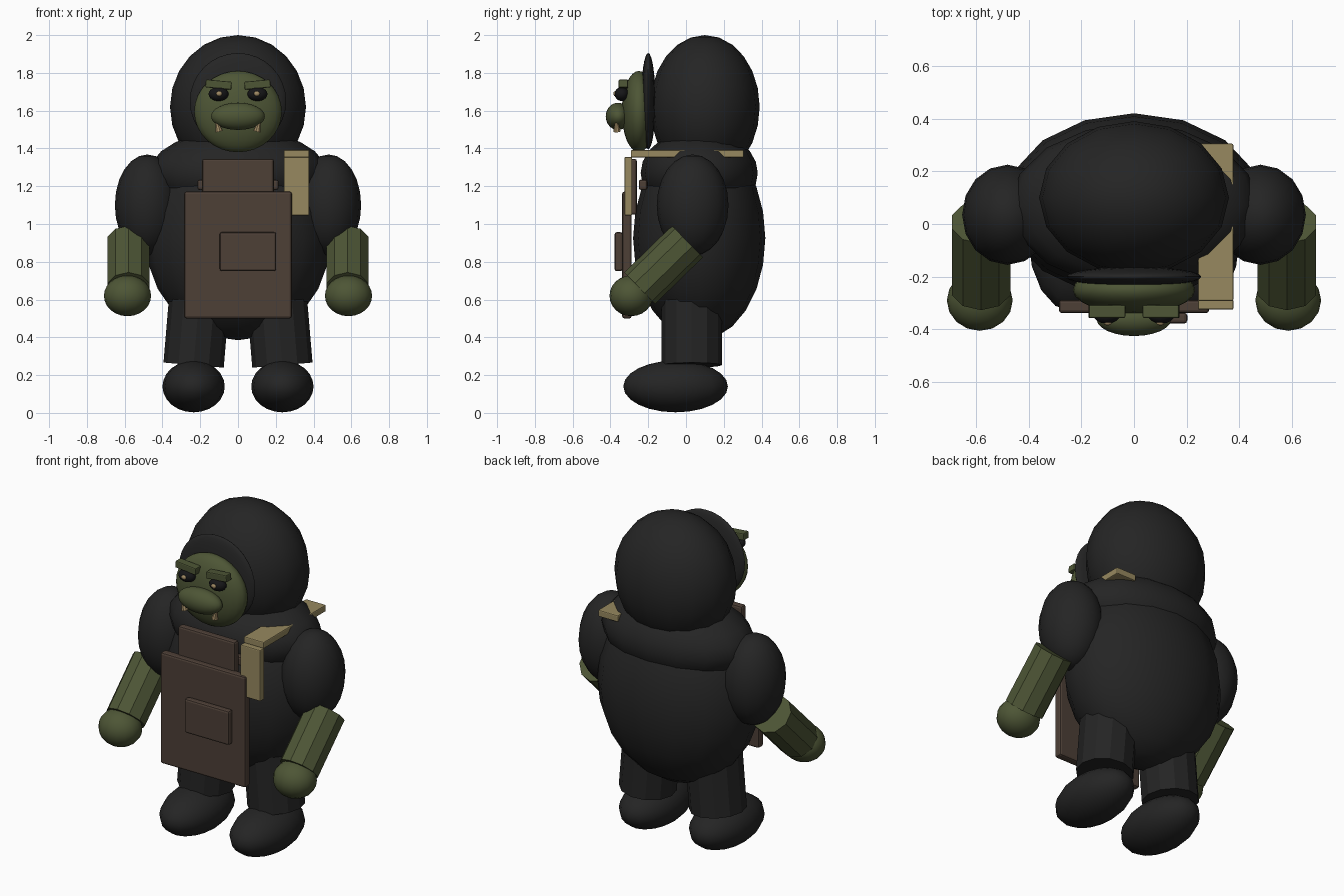
import bpy, math
from mathutils import Vector

if "Cube" in bpy.data.objects:
    bpy.data.objects.remove(bpy.data.objects["Cube"])


def material(name, rgb):
    m = bpy.data.materials.new(name)
    m.diffuse_color = (*rgb, 1)
    m.use_nodes = True
    m.node_tree.nodes["Principled BSDF"].inputs["Base Color"].default_value = m.diffuse_color
    return m


BLACK = material("black cloth", (0.018, 0.018, 0.018))
GREEN = material("green skin", (0.075, 0.092, 0.036))
BROWN = material("brown leather", (0.074, 0.050, 0.037))
TAN = material("tan strap", (0.31, 0.25, 0.115))
TUSK = material("tusk and pupil", (0.36, 0.26, 0.13))
EYE = material("eye black", (0.008, 0.008, 0.009))


def finish(name, mat, smooth=None):
    o = bpy.context.object
    o.name = name
    o.data.materials.append(mat)
    if smooth:
        bpy.ops.object.transform_apply(location=False, rotation=False, scale=True)
        bpy.ops.object.shade_smooth_by_angle(angle=math.radians(smooth))
    return o


def ball(name, mat, c, r, seg=16, rings=12):
    bpy.ops.mesh.primitive_uv_sphere_add(segments=seg, ring_count=rings, radius=1, location=c)
    bpy.context.object.scale = r
    return finish(name, mat, 60)


def box(name, mat, lo, hi, bevel=0.008, rot=0):
    lo, hi = Vector(lo), Vector(hi)
    bpy.ops.mesh.primitive_cube_add(size=1, location=(lo + hi) / 2, rotation=(0, rot, 0))
    bpy.context.object.scale = hi - lo
    bpy.ops.object.transform_apply(location=False, rotation=False, scale=True)
    o = finish(name, mat)
    b = o.modifiers.new("bevel", 'BEVEL')
    b.width, b.segments = bevel, 2
    return o


def tube(name, mat, a, b, r1, r2, sides):
    a, b = Vector(a), Vector(b)
    d = b - a
    bpy.ops.mesh.primitive_cone_add(vertices=sides, radius1=r1, radius2=r2,
                                    depth=d.length, location=(a + b) / 2)
    bpy.context.object.rotation_euler = d.to_track_quat('Z', 'Y').to_euler()
    return finish(name, mat)


# Torso and hood
ball("body", BLACK, (0, 0.07, 0.925), (0.49, 0.35, 0.54))
ball("shoulders", BLACK, (0, 0.07, 1.27), (0.47, 0.31, 0.23))
ball("hood", BLACK, (0, 0.10, 1.62), (0.36, 0.29, 0.38))
ball("hood_rim", BLACK, (0, -0.20, 1.65), (0.255, 0.038, 0.255), 24, 16)

# Face
ball("face", GREEN, (0, -0.25, 1.595), (0.232, 0.09, 0.215), 24, 16)
ball("muzzle", GREEN, (0, -0.36, 1.57), (0.142, 0.065, 0.072), 24, 16)

for s, side in ((-1, "left"), (1, "right")):
    # Facial details
    ball(side + "_eye", EYE, (s * 0.103, -0.34, 1.688), (0.053, 0.038, 0.037), 16, 10)
    ball(side + "_pupil", TUSK, (s * 0.10, -0.375, 1.69), (0.016, 0.01, 0.013), 12, 8)
    cx = s * 0.103
    box(side + "_brow", GREEN, (cx - 0.069, -0.357, 1.717), (cx + 0.069, -0.307, 1.759),
        0.006, s * -0.09)
    tube(side + "_tusk", TUSK, (s * 0.10, -0.365, 1.49), (s * 0.118, -0.37, 1.56),
         0.02, 0.004, 8)

    # Arms
    ball(side + "_upper_arm", BLACK, (s * 0.48, 0.035, 1.10), (0.172, 0.19, 0.268))
    tube(side + "_forearm", GREEN, (s * 0.58, 0.0075, 0.907), (s * 0.58, -0.245, 0.66),
         0.117, 0.117, 10)
    ball(side + "_hand", GREEN, (s * 0.585, -0.29, 0.62), (0.125, 0.115, 0.108))

    # Legs, leaning slightly outward toward the floor
    tube(side + "_leg", BLACK, (s * 0.235, 0.03, 0.253), (s * 0.193, 0.03, 0.75),
         0.16, 0.16, 12)
    ball(side + "_foot", BLACK, (s * 0.235, -0.055, 0.14), (0.165, 0.277, 0.137))

# Apron
box("apron", BROWN, (-0.285, -0.338, 0.50), (0.285, -0.288, 1.172), 0.012)
box("apron_bib", BROWN, (-0.19, -0.305, 1.05), (0.19, -0.26, 1.345), 0.012)
box("apron_pocket", BROWN, (-0.097, -0.378, 0.75), (0.202, -0.336, 0.957), 0.012)
box("apron_tie", BROWN, (-0.215, -0.25, 1.18), (0.215, -0.205, 1.235), 0.012)

# Shoulder strap
box("strap_front", TAN, (0.243, -0.325, 1.045), (0.377, -0.285, 1.355), 0.006)
box("strap_top", TAN, (0.243, -0.292, 1.352), (0.377, 0.305, 1.392), 0.006)
